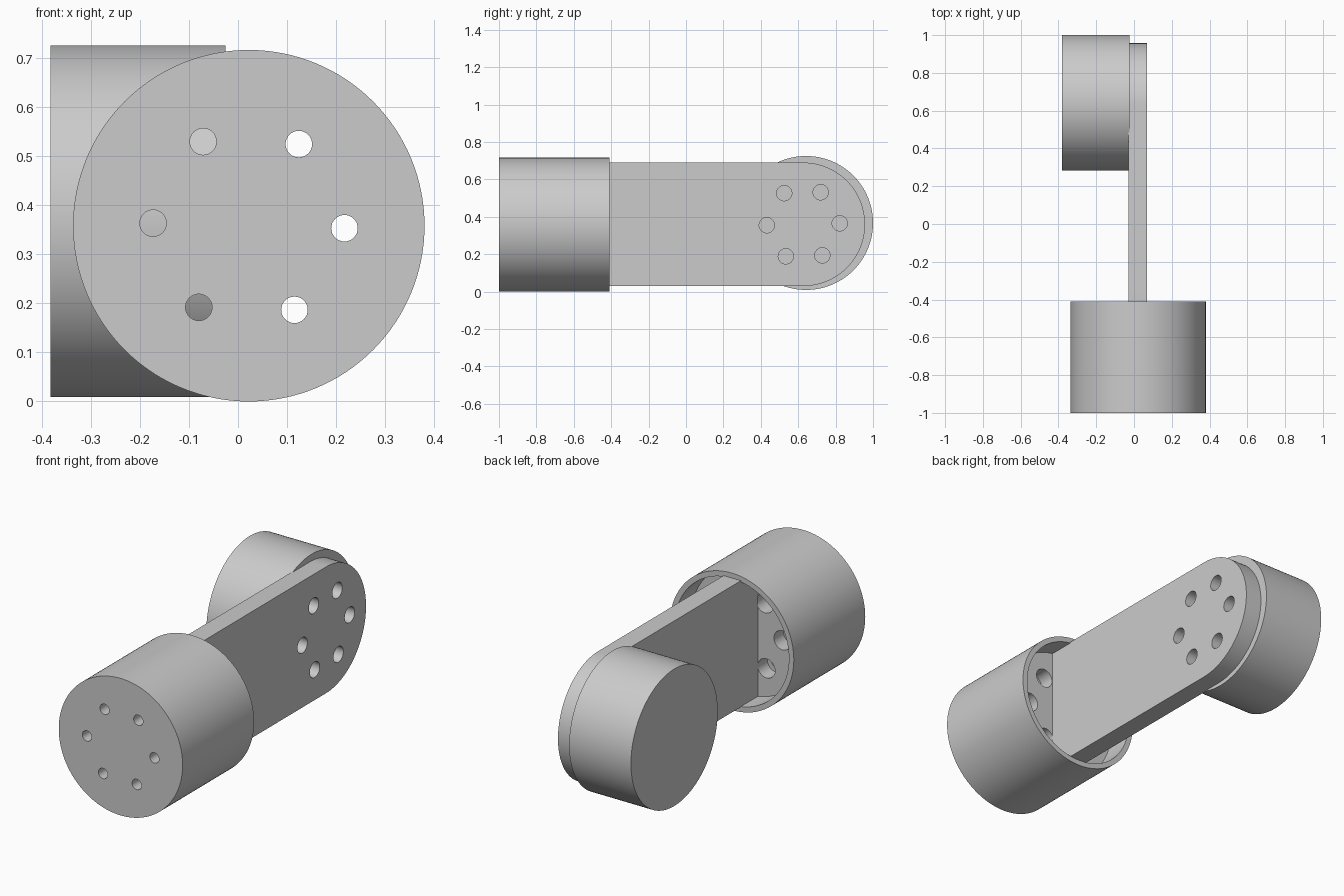
import bpy, bmesh, math
from mathutils import Matrix, Vector

cube = bpy.data.objects.get("Cube")
if cube:
    bpy.data.objects.remove(cube, do_unlink=True)

grey = bpy.data.materials.new("plain grey")
grey.use_nodes = True
grey.diffuse_color = (0.6, 0.6, 0.6, 1)
grey.node_tree.nodes["Principled BSDF"].inputs["Base Color"].default_value = (0.6, 0.6, 0.6, 1)

ALONG_X = Matrix.Rotation(math.radians(90), 4, 'Y')
ALONG_Y = Matrix.Rotation(math.radians(-90), 4, 'X')


def make_object(name, bm):
    bmesh.ops.recalc_face_normals(bm, faces=bm.faces)
    mesh = bpy.data.meshes.new(name)
    bm.to_mesh(mesh)
    bm.free()
    mesh.materials.append(grey)
    obj = bpy.data.objects.new(name, mesh)
    bpy.context.collection.objects.link(obj)
    return obj


def cylinder(name, radius, start, length, turn, segments=128):
    """Cylinder whose base centre is at start, growing along the turned z axis."""
    bm = bmesh.new()
    bmesh.ops.create_cone(bm, cap_ends=True, segments=segments, radius1=radius,
                          radius2=radius, depth=length,
                          matrix=Matrix.Translation(start) @ turn
                          @ Matrix.Translation((0, 0, length / 2)))
    return make_object(name, bm)


def cut(obj, cutter):
    cutter.hide_render = True
    mod = obj.modifiers.new("cut", 'BOOLEAN')
    mod.operation = 'DIFFERENCE'
    mod.solver = 'EXACT'
    mod.object = cutter
    bpy.context.view_layer.objects.active = obj
    bpy.ops.object.modifier_apply(modifier=mod.name)
    bpy.data.objects.remove(cutter, do_unlink=True)


def bolt_circle(tilt):
    """Six (across, up) offsets on the bolt circle."""
    for i in range(6):
        a = math.radians(60 * i + tilt)
        yield 0.195 * math.cos(a), 0.195 * math.sin(a)


# Front housing: open at the back, with a drilled floor inside
centre = Vector((0.022, -1, 0.358))
floor = 0.45
housing = cylinder("front_housing", 0.358, centre, 0.59, ALONG_Y)
cut(housing, cylinder("socket_cutter", 0.33, centre + Vector((0, floor, 0)), 0.3, ALONG_Y))
for across, up in bolt_circle(-1.5):
    spot = centre + Vector((across, 0, up))
    cut(housing, cylinder("hole_cutter", 0.027, spot - Vector((0, 0.1, 0)), 0.7, ALONG_Y, 32))
    cut(housing, cylinder("counterbore_cutter", 0.05,
                          spot + Vector((0, floor - 0.08, 0)), 0.2, ALONG_Y, 32))

# Flat arm: straight from the housing floor, with a round drilled end
half, end_y, mid_z = 0.33, 0.627, 0.36
outline = [(-0.55, mid_z - half)]
for i in range(65):
    a = math.pi * (i / 64 - 0.5)
    outline.append((end_y + half * math.cos(a), mid_z + half * math.sin(a)))
outline.append((-0.55, mid_z + half))
bm = bmesh.new()
side = bm.faces.new([bm.verts.new((-0.03, y, z)) for y, z in outline])
grown = bmesh.ops.extrude_face_region(bm, geom=[side])
bmesh.ops.translate(bm, vec=(0.1, 0, 0),
                    verts=[v for v in grown["geom"] if isinstance(v, bmesh.types.BMVert)])
arm = make_object("arm", bm)
for across, up in bolt_circle(1.5):
    cut(arm, cylinder("hole_cutter", 0.041, (-0.2, end_y + across, mid_z + up), 0.5, ALONG_X, 32))

# Rear housing: plain drum on the arm's right side
drum = cylinder("rear_housing", 0.358, (-0.382, 0.642, 0.367), 0.357, ALONG_X)

# Smooth round walls with sharp rims
bpy.ops.object.select_all(action='DESELECT')
for obj in (housing, arm, drum):
    obj.select_set(True)
bpy.context.view_layer.objects.active = housing
bpy.ops.object.shade_smooth_by_angle(angle=math.radians(30))
